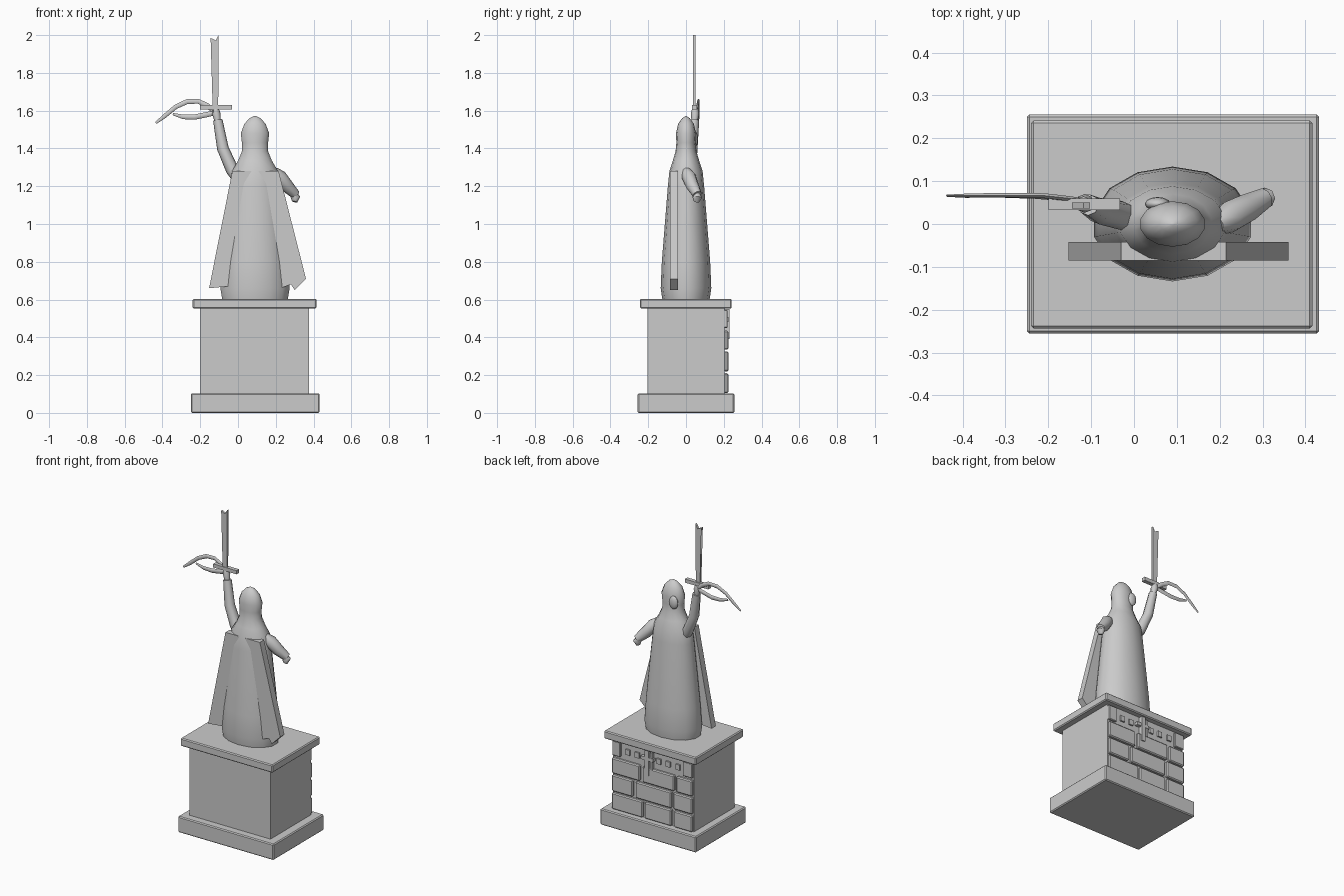
import bpy, bmesh, math
from mathutils import Vector

stone = bpy.data.materials.new("grey stone")
stone.diffuse_color = (0.6, 0.6, 0.6, 1)


def finish(name, bm, smooth=None):
    bmesh.ops.recalc_face_normals(bm, faces=bm.faces[:])
    me = bpy.data.meshes.new(name)
    bm.to_mesh(me)
    bm.free()
    ob = bpy.data.objects.new(name, me)
    bpy.context.collection.objects.link(ob)
    me.materials.append(stone)
    if smooth:
        bpy.context.view_layer.objects.active = ob
        ob.select_set(True)
        bpy.ops.object.shade_smooth_by_angle(angle=math.radians(smooth))
        ob.select_set(False)
    return ob


def box(name, x0, x1, y0, y1, z0, z1, bevel=0):
    bm = bmesh.new()
    bmesh.ops.create_cube(bm, size=1)
    for v in bm.verts:
        v.co = Vector(((x0 + x1) / 2 + v.co.x * (x1 - x0),
                       (y0 + y1) / 2 + v.co.y * (y1 - y0),
                       (z0 + z1) / 2 + v.co.z * (z1 - z0)))
    if bevel:
        bmesh.ops.bevel(bm, geom=bm.edges[:], offset=bevel, segments=1, affect='EDGES')
    return finish(name, bm)


def skin(bm, rings):
    n = len(rings[0])
    for a, b in zip(rings, rings[1:]):
        for i in range(n):
            bm.faces.new((a[i], a[(i + 1) % n], b[(i + 1) % n], b[i]))
    bm.faces.new(rings[0])
    bm.faces.new(rings[-1])


def slab(name, outline, y0, y1):
    """Front-view outline (x, z) given thickness along y."""
    bm = bmesh.new()
    rings = [[bm.verts.new((x, y, z)) for x, z in outline] for y in (y0, y1)]
    skin(bm, rings)
    bmesh.ops.triangulate(bm, faces=[f for f in bm.faces if len(f.verts) > 4])
    return finish(name, bm)


def tube(name, path, sides=8, flat=1.0):
    """Tapered tube through (x, y, z, radius) points."""
    bm = bmesh.new()
    pts = [Vector(p[:3]) for p in path]
    rings = []
    for i, p in enumerate(pts):
        t = (pts[min(i + 1, len(pts) - 1)] - pts[max(i - 1, 0)]).normalized()
        u = t.cross(Vector((0, 1, 0))).normalized()
        w = t.cross(u)
        r = path[i][3]
        rings.append([bm.verts.new(p + r * (math.cos(a) * u + flat * math.sin(a) * w))
                      for a in (2 * math.pi * k / sides for k in range(sides))])
    skin(bm, rings)
    return finish(name, bm, 50)


# Pedestal
box("pedestal_base", -0.25, 0.432, -0.256, 0.256, 0, 0.103, 0.006)
box("pedestal_body", -0.2, 0.375, -0.205, 0.205, 0.1, 0.555)
box("pedestal_cap", -0.24, 0.416, -0.244, 0.242, 0.553, 0.604, 0.006)

# Brickwork on the back face
rows = [(0.105, 0.21, [(-0.198, -0.07), (-0.05, 0.14), (0.155, 0.373)]),
        (0.22, 0.325, [(-0.198, -0.065), (-0.05, 0.205), (0.225, 0.373)]),
        (0.335, 0.435, [(-0.198, -0.085), (-0.07, 0.155), (0.175, 0.373)])]
for z0, z1, bricks in rows:
    for x0, x1 in bricks:
        box("brick", x0, x1, 0.2, 0.224, z0, z1, 0.006)

# Frieze: end panels, small studs and a central cross
for x0, x1 in ((-0.198, -0.13), (0.315, 0.373)):
    box("frieze_panel", x0, x1, 0.2, 0.22, 0.45, 0.545, 0.004)
for x in (-0.09, -0.02, 0.045, 0.2, 0.265):
    box("frieze_stud", x - 0.015, x + 0.015, 0.2, 0.215, 0.475, 0.51)
box("cross_upright", 0.107, 0.133, 0.2, 0.23, 0.39, 0.55)
box("cross_bar", 0.075, 0.165, 0.2, 0.228, 0.485, 0.505)
box("cross_side", 0.083, 0.098, 0.2, 0.226, 0.43, 0.54)

# Hooded robe, one lofted profile: z, half width, half depth
profile = [(0.6, 0.178, 0.125), (0.66, 0.188, 0.134), (0.8, 0.177, 0.128),
           (1.0, 0.157, 0.112), (1.2, 0.136, 0.096), (1.28, 0.125, 0.088),
           (1.335, 0.092, 0.07), (1.385, 0.071, 0.055), (1.43, 0.071, 0.051), (1.48, 0.077, 0.053),
           (1.53, 0.058, 0.042), (1.56, 0.03, 0.02), (1.572, 0.004, 0.003)]
bm = bmesh.new()
skin(bm, [[bm.verts.new((0.09 + rx * math.sin(a), ry * math.cos(a), z))
           for a in (2 * math.pi * k / 14 for k in range(14))] for z, rx, ry in profile])
finish("hooded_robe", bm, 50)

# Face lump on the hood
bm = bmesh.new()
bmesh.ops.create_uvsphere(bm, u_segments=12, v_segments=8, radius=1)
for v in bm.verts:
    v.co = Vector((0.055 + v.co.x * 0.03, 0.047 + v.co.y * 0.016, 1.45 + v.co.z * 0.042))
finish("face", bm, 50)

# Cape with ragged hem
slab("cape", [(-0.03, 1.28), (0.215, 1.28), (0.36, 0.71), (0.3, 0.65), (0.25, 0.725),
              (0.225, 0.66), (0.2, 0.75), (-0.01, 0.75), (-0.05, 0.67),
              (-0.085, 0.71), (-0.153, 0.66)], -0.085, -0.042)

# Arms and hands
tube("lowered_arm", [(0.19, 0.0, 1.28, 0.025), (0.22, 0.015, 1.25, 0.038), (0.26, 0.035, 1.2, 0.035),
                     (0.305, 0.06, 1.155, 0.025)])
tube("lowered_hand", [(0.29, 0.055, 1.165, 0.018), (0.305, 0.06, 1.14, 0.025), (0.3, 0.055, 1.118, 0.014)])
tube("raised_arm", [(0.0, 0.01, 1.24, 0.03), (-0.03, 0.02, 1.285, 0.034), (-0.08, 0.03, 1.4, 0.031),
                    (-0.107, 0.045, 1.55, 0.025)])
tube("raised_hand", [(-0.107, 0.045, 1.54, 0.016), (-0.115, 0.048, 1.585, 0.022), (-0.118, 0.048, 1.61, 0.016)])

# Sword with notched tip
slab("sword_blade", [(-0.133, 1.58), (-0.105, 1.58), (-0.103, 2.0), (-0.118, 1.972),
                     (-0.145, 1.985), (-0.133, 1.95)], 0.036, 0.05)
box("sword_guard", -0.2, -0.033, 0.033, 0.059, 1.607, 1.63)

# Streamers trailing from the grip
tube("upper_streamer", [(-0.115, 0.055, 1.585, 0.01), (-0.16, 0.06, 1.625, 0.013), (-0.21, 0.066, 1.65, 0.013),
                        (-0.27, 0.067, 1.648, 0.013), (-0.33, 0.067, 1.62, 0.012),
                        (-0.39, 0.066, 1.57, 0.011), (-0.435, 0.066, 1.535, 0.006)], 6, 0.5)
tube("lower_streamer", [(-0.115, 0.055, 1.59, 0.012), (-0.17, 0.06, 1.578, 0.014), (-0.23, 0.065, 1.566, 0.014),
                        (-0.29, 0.066, 1.567, 0.012), (-0.345, 0.066, 1.582, 0.006)], 6, 0.5)
